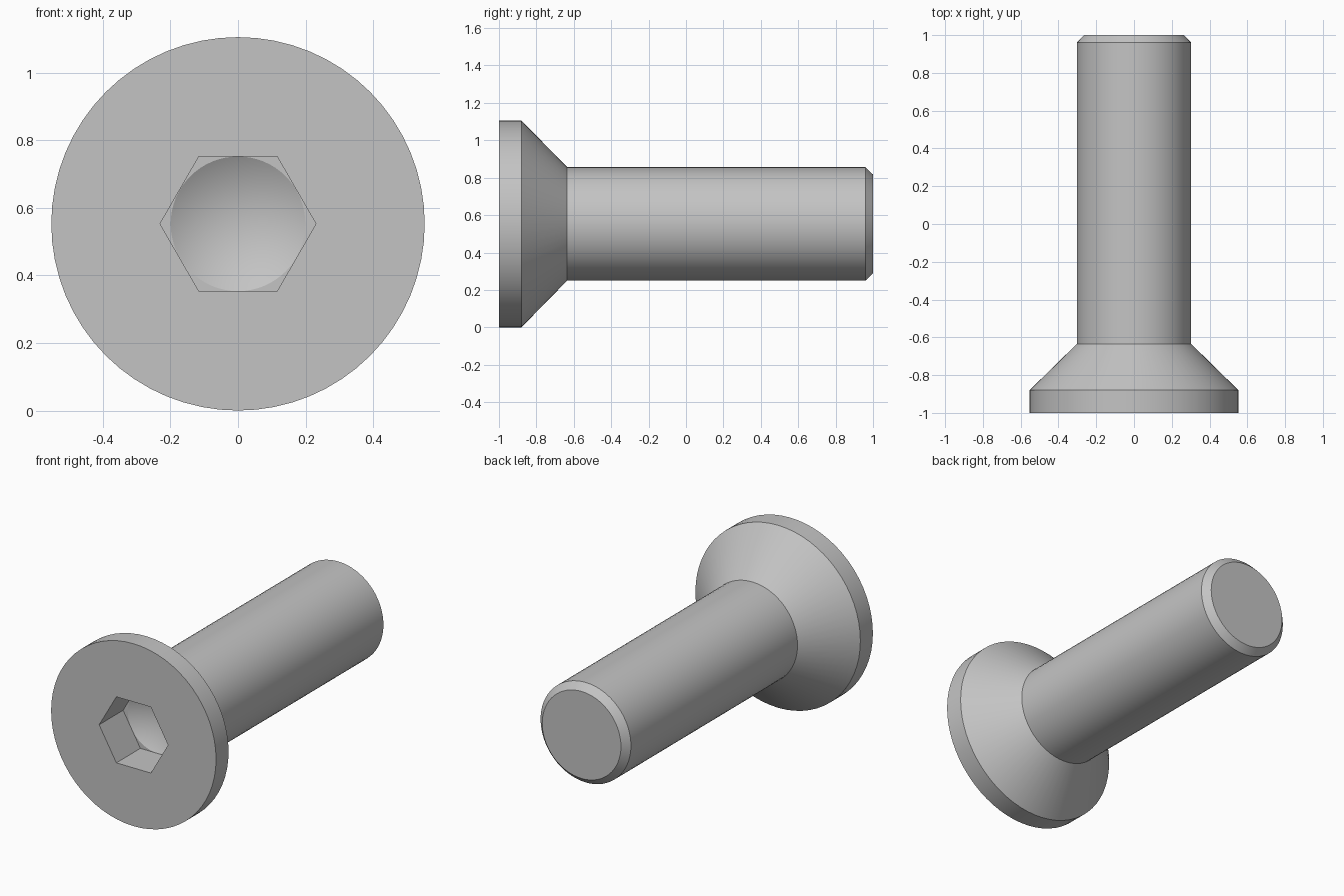
import bpy, bmesh
from math import cos, sin, pi, radians

cube = bpy.data.objects.get("Cube")
if cube:
    bpy.data.objects.remove(cube)

SEGMENTS = 64
AXIS_Z = 0.553

steel = bpy.data.materials.new("grey steel")
steel.use_nodes = True
colour = (0.55, 0.55, 0.55, 1)
steel.diffuse_color = colour
steel.node_tree.nodes["Principled BSDF"].inputs["Base Color"].default_value = colour

bm = bmesh.new()


def ring(radius, y, sides=SEGMENTS):
    """Closed loop of vertices around the screw axis."""
    angles = [2 * pi * i / sides for i in range(sides)]
    return [bm.verts.new((radius * cos(a), y, AXIS_Z + radius * sin(a))) for a in angles]


def pairs(loop):
    return zip(loop, loop[1:] + loop[:1])


def skin(a, b):
    """Band of quads between two loops."""
    for (a0, a1), (b0, b1) in zip(pairs(a), pairs(b)):
        bm.faces.new((a0, a1, b1, b0))


def fill_between(outer, inner):
    """Flat face with a hole."""
    edges = []
    for loop in (outer, inner):
        for v0, v1 in pairs(loop):
            edges.append(bm.edges.get((v0, v1)) or bm.edges.new((v0, v1)))
    bmesh.ops.triangle_fill(bm, edges=edges, use_beauty=True, normal=(0, -1, 0))


# Head rim, countersunk cone, shank and chamfered tip
profile = [(0.553, -1), (0.553, -0.88), (0.303, -0.635), (0.303, 0.96), (0.264, 1)]
loops = [ring(r, y) for r, y in profile]
for a, b in zip(loops, loops[1:]):
    skin(a, b)
bm.faces.new(loops[-1])

# Hexagonal socket with a drilled conical bottom
hex_radius, floor_y = 0.231, -0.77
mouth = ring(hex_radius, -1, 6)
floor = ring(hex_radius, floor_y, 6)
skin(mouth, floor)
drill = ring(0.1995, floor_y)
apex = bm.verts.new((0, floor_y + 0.115, AXIS_Z))
for v0, v1 in pairs(drill):
    bm.faces.new((v0, v1, apex))
fill_between(loops[0], mouth)
fill_between(floor, drill)

bmesh.ops.recalc_face_normals(bm, faces=bm.faces[:])
mesh = bpy.data.meshes.new("socket_screw")
bm.to_mesh(mesh)
bm.free()
mesh.materials.append(steel)

screw = bpy.data.objects.new("socket_screw", mesh)
bpy.context.collection.objects.link(screw)
bpy.ops.object.select_all(action="DESELECT")
screw.select_set(True)
bpy.context.view_layer.objects.active = screw
bpy.ops.object.shade_smooth_by_angle(angle=radians(28))
